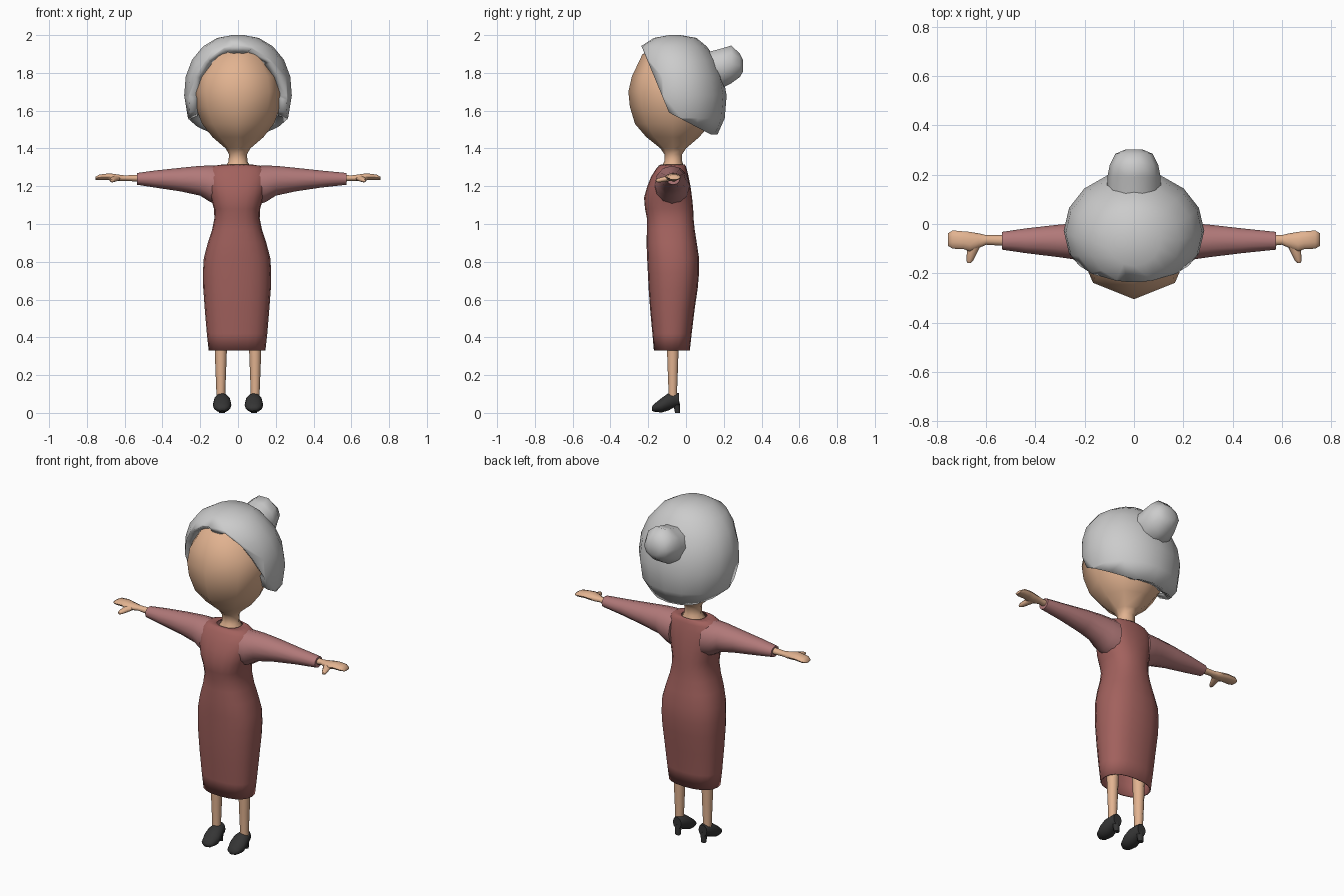
import bpy, bmesh
from math import sin, cos, pi, radians
from mathutils import Vector


def material(name, rgb):
    m = bpy.data.materials.new(name)
    m.diffuse_color = (*rgb, 1)
    return m


SKIN = material("skin", (0.76, 0.45, 0.28))
DRESS = material("dress_cloth", (0.36, 0.12, 0.11))
SLEEVE = material("sleeve_cloth", (0.44, 0.19, 0.19))
SHOE = material("shoe_leather", (0.035, 0.035, 0.035))


def loft(name, rings, axis='z', n=12, mat=None, power=1.0, caps=(True, True),
         cuts=(), thick=0, angle=60):
    """Skin oval rings (t, u0, u1, v0, v1) stacked along an axis."""
    bm = bmesh.new()
    loops = []
    for t, u0, u1, v0, v1 in rings:
        loop = []
        for i in range(n):
            c, s = cos(2 * pi * i / n), sin(2 * pi * i / n)
            c = abs(c) ** power * (1 if c > 0 else -1)
            s = abs(s) ** power * (1 if s > 0 else -1)
            u = (u0 + u1) / 2 + c * (u1 - u0) / 2
            v = (v0 + v1) / 2 + s * (v1 - v0) / 2
            loop.append(bm.verts.new({'z': (u, v, t), 'x': (t, u, v), 'y': (u, t, v)}[axis]))
        loops.append(loop)
    for a, b in zip(loops, loops[1:]):
        for i in range(n):
            j = (i + 1) % n
            bm.faces.new((a[i], a[j], b[j], b[i]))
    for cap, loop in zip(caps, (loops[0], loops[-1])):
        if cap:
            bm.faces.new(loop)
    bmesh.ops.recalc_face_normals(bm, faces=bm.faces)
    for point, normal in cuts:
        bmesh.ops.bisect_plane(bm, geom=bm.verts[:] + bm.edges[:] + bm.faces[:],
                               plane_co=Vector(point), plane_no=Vector(normal),
                               clear_outer=True)
    me = bpy.data.meshes.new(name)
    bm.to_mesh(me)
    bm.free()
    ob = bpy.data.objects.new(name, me)
    bpy.context.collection.objects.link(ob)
    if mat:
        me.materials.append(mat)
    if thick:
        mod = ob.modifiers.new("thickness", 'SOLIDIFY')
        mod.thickness, mod.offset = thick, -1
    bpy.ops.object.select_all(action='DESELECT')
    ob.select_set(True)
    bpy.context.view_layer.objects.active = ob
    bpy.ops.object.shade_smooth_by_angle(angle=radians(angle))
    return ob


def body(rows):
    """Rows (z, half width, front y, back y) to rings centred on x = 0."""
    return [(z, -r, r, f, b) for z, r, f, b in rows]


# Head and neck, eight sided
loft("head", body([
    (1.30, .07, -.13, -.01), (1.33, .05, -.115, -.02), (1.37, .048, -.115, -.02),
    (1.40, .065, -.135, 0), (1.46, .135, -.21, .07), (1.53, .19, -.27, .13),
    (1.62, .225, -.297, .15), (1.70, .235, -.305, .15), (1.78, .222, -.287, .13),
    (1.90, .14, -.23, .06), (1.93, .06, -.12, 0)]), n=8, mat=SKIN)

# Hair shell, trimmed along the hairline
loft("hair", body([
    (1.40, .12, -.17, .10), (1.47, .20, -.22, .165), (1.56, .265, -.25, .205),
    (1.68, .285, -.27, .215), (1.78, .277, -.27, .197), (1.87, .243, -.26, .16),
    (1.94, .185, -.24, .11), (1.985, .11, -.17, .055), (2.0, .03, -.09, -.03)]),
    n=16, thick=.05, caps=(False, True),
    cuts=[((0, -.09, 1.59), (0, -.35, -.145)),
          ((0, -.09, 1.59), (0, -.11, -.21)),
          ((0, 0, 1.475), (0, 0, -1))])

# Bun at the back of the head
loft("hair_bun", [
    (.10, -.11, .11, 1.73, 1.91), (.19, -.108, .108, 1.715, 1.935),
    (.24, -.098, .098, 1.74, 1.95), (.285, -.075, .075, 1.775, 1.905),
    (.302, -.035, .035, 1.805, 1.87)], axis='y', n=10)

# Dress, open at the hem
loft("dress", [(z, -r - .005, r - .005, f, b) for z, r, f, b in [
    (.33, .15, -.17, .02), (.42, .16, -.178, .03), (.55, .171, -.19, .046),
    (.66, .179, -.198, .062), (.74, .181, -.202, .069), (.82, .176, -.206, .069),
    (.90, .155, -.209, .057), (.97, .132, -.207, .046), (1.03, .12, -.207, .04),
    (1.08, .122, -.217, .038), (1.14, .14, -.222, .032), (1.20, .158, -.205, .024),
    (1.25, .165, -.185, .014), (1.29, .15, -.16, .004), (1.308, .125, -.145, -.002),
    (1.316, .07, -.13, -.008)]],
    n=20, mat=DRESS, power=.85, caps=(False, False), thick=.006)

for s, side, cuff in ((-1, "left", .535), (1, "right", .575)):
    # Tapered sleeve
    loft(side + "_sleeve", [(s * x, *r) for x, *r in [
        (.10, -.17, .02, 1.10, 1.308), (.15, -.165, .015, 1.118, 1.309),
        (.20, -.15, .005, 1.15, 1.308), (.30, -.135, -.002, 1.172, 1.298),
        (.44, -.118, -.018, 1.193, 1.283), (cuff, -.104, -.032, 1.208, 1.27)]],
        axis='x', n=12, mat=SLEEVE)
    # Wrist and mitten hand
    loft(side + "_hand", [(s * x, *r) for x, *r in [
        (cuff - .03, -.09, -.045, 1.222, 1.262), (.60, -.084, -.045, 1.228, 1.258),
        (.63, -.098, -.038, 1.226, 1.262), (.665, -.112, -.032, 1.228, 1.267),
        (.69, -.102, -.03, 1.232, 1.268), (.735, -.1, -.026, 1.232, 1.262),
        (.755, -.088, -.038, 1.234, 1.25)]], axis='x', n=10, mat=SKIN)
    # Thumb
    loft(side + "_thumb", [(y, s * x - w, s * x + w, a, b) for y, x, w, a, b in [
        (-.08, .645, .028, 1.228, 1.26), (-.12, .658, .02, 1.222, 1.25),
        (-.148, .666, .014, 1.22, 1.242), (-.158, .668, .007, 1.223, 1.237)]],
        axis='y', n=8, mat=SKIN)
    # Leg, reaching up inside the dress
    loft(side + "_leg", [(z, s * .091 - r, s * .091 + r, -.07 - r, -.07 + r) for z, r in [
        (.07, .024), (.12, .024), (.22, .028), (.33, .032), (.55, .04)]],
        n=10, mat=SKIN)
    # Shoe
    cx = s * .084
    loft(side + "_shoe", [(y, cx - r, cx + r, a, b) for y, r, a, b in [
        (-.181, .015, .012, .032), (-.168, .036, .006, .048), (-.13, .049, .002, .078),
        (-.095, .046, .012, .103), (-.06, .036, .03, .107), (-.036, .027, .036, .105)]],
        axis='y', n=12, mat=SHOE)
    # Heel block
    loft(side + "_heel", [(0, cx - .016, cx + .016, -.058, -.032),
                          (.03, cx - .018, cx + .018, -.064, -.031),
                          (.06, cx - .026, cx + .026, -.085, -.034)], n=8, mat=SHOE)
